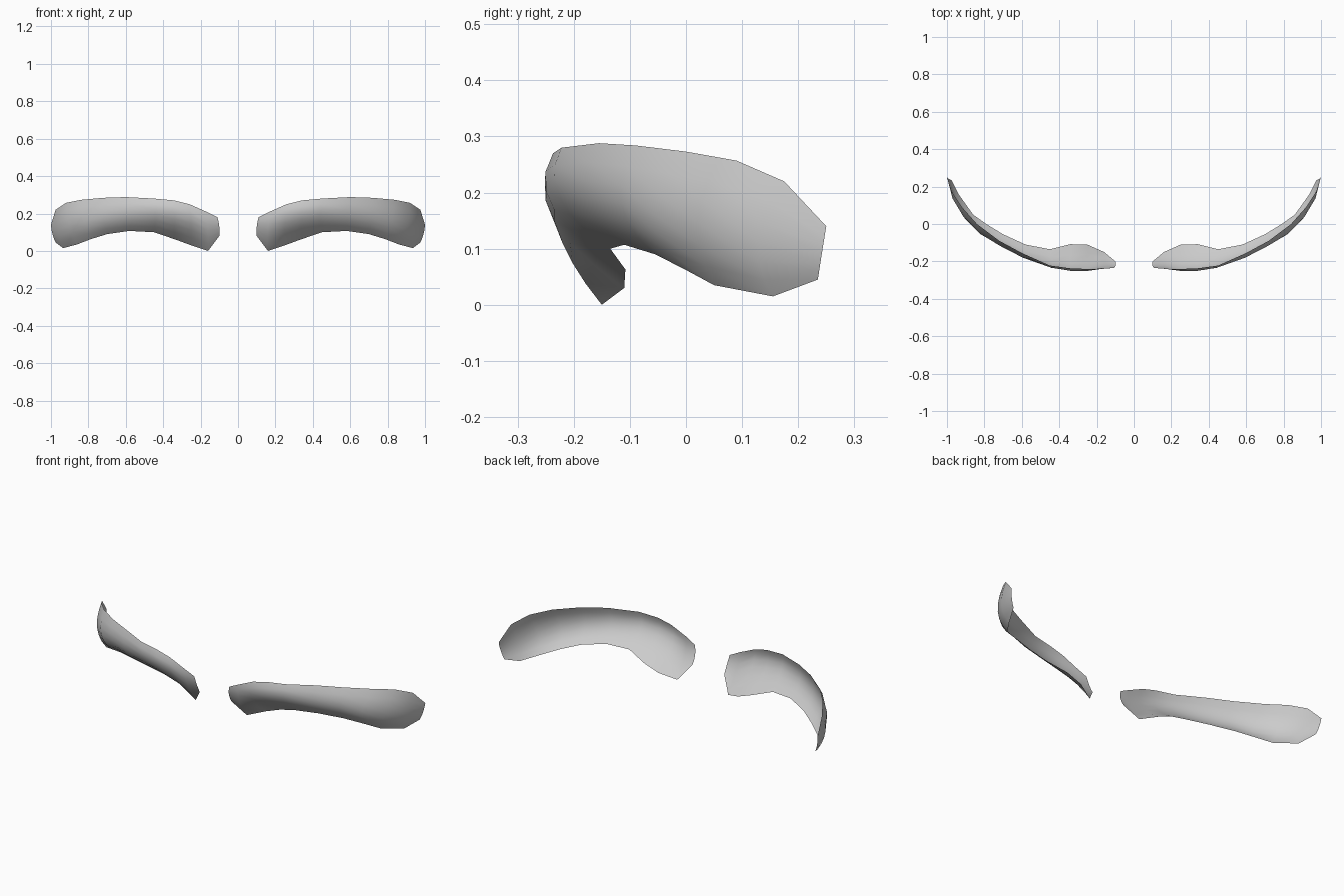
import bpy
import bmesh
from mathutils import Vector

cube = bpy.data.objects.get("Cube")
if cube:
    bpy.data.objects.remove(cube, do_unlink=True)

# Single plain grey
grey = bpy.data.materials.new("light_grey")
grey.use_nodes = True
colour = (0.6, 0.6, 0.6, 1)
grey.diffuse_color = colour
grey.node_tree.nodes["Principled BSDF"].inputs["Base Color"].default_value = colour

# Cross-sections from inner end to outer tip: upper edge, crest, lower edge
SECTIONS = [
    [(.11, -.235, .18), (.10, -.225, .13), (.10, -.20, .08)],
    [(.17, -.24, .21), (.16, -.22, .11), (.16, -.15, 0)],
    [(.26, -.24, .25), (.25, -.235, .15), (.25, -.11, .03)],
    [(.34, -.237, .27), (.34, -.235, .17), (.34, -.108, .063)],
    [(.45, -.222, .28), (.44, -.225, .19), (.45, -.135, .10)],
    [(.60, -.155, .288), (.59, -.178, .19), (.58, -.11, .107)],
    [(.72, -.09, .284), (.715, -.115, .18), (.70, -.055, .09)],
    [(.84, 0, .273), (.82, -.055, .16), (.79, 0, .062)],
    [(.92, .09, .257), (.905, .03, .14), (.86, .05, .035)],
    [(.975, .175, .22), (.965, .13, .11), (.935, .155, .015)],
    [(1, .25, .14), (.992, .242, .09), (.975, .235, .045)],
]
ROWS = 6


def section_point(section, t):
    """Point on the parabola passing through upper edge, crest and lower edge."""
    upper, crest, lower = (Vector(p) for p in section)
    return (upper * (1 - t) * (1 - 2 * t)
            + crest * 4 * t * (1 - t)
            + lower * t * (2 * t - 1))


def build_eyebrow(name, side):
    """Loft a thin curved sheet through the sections; side is the sign of x."""
    bm = bmesh.new()
    grid = []
    for section in SECTIONS:
        column = []
        for row in range(ROWS + 1):
            point = section_point(section, row / ROWS)
            point.x *= side
            column.append(bm.verts.new(point))
        grid.append(column)

    # Skin neighbouring sections, with the outside facing forward
    for inner, outer in zip(grid, grid[1:]):
        for row in range(ROWS):
            corners = [inner[row], inner[row + 1], outer[row + 1], outer[row]]
            if side < 0:
                corners.reverse()
            bm.faces.new(corners).smooth = True

    mesh = bpy.data.meshes.new(name)
    bm.to_mesh(mesh)
    bm.free()
    mesh.materials.append(grey)
    eyebrow = bpy.data.objects.new(name, mesh)
    bpy.context.collection.objects.link(eyebrow)
    return eyebrow


# Mirrored pair
build_eyebrow("left_eyebrow", 1)
build_eyebrow("right_eyebrow", -1)
